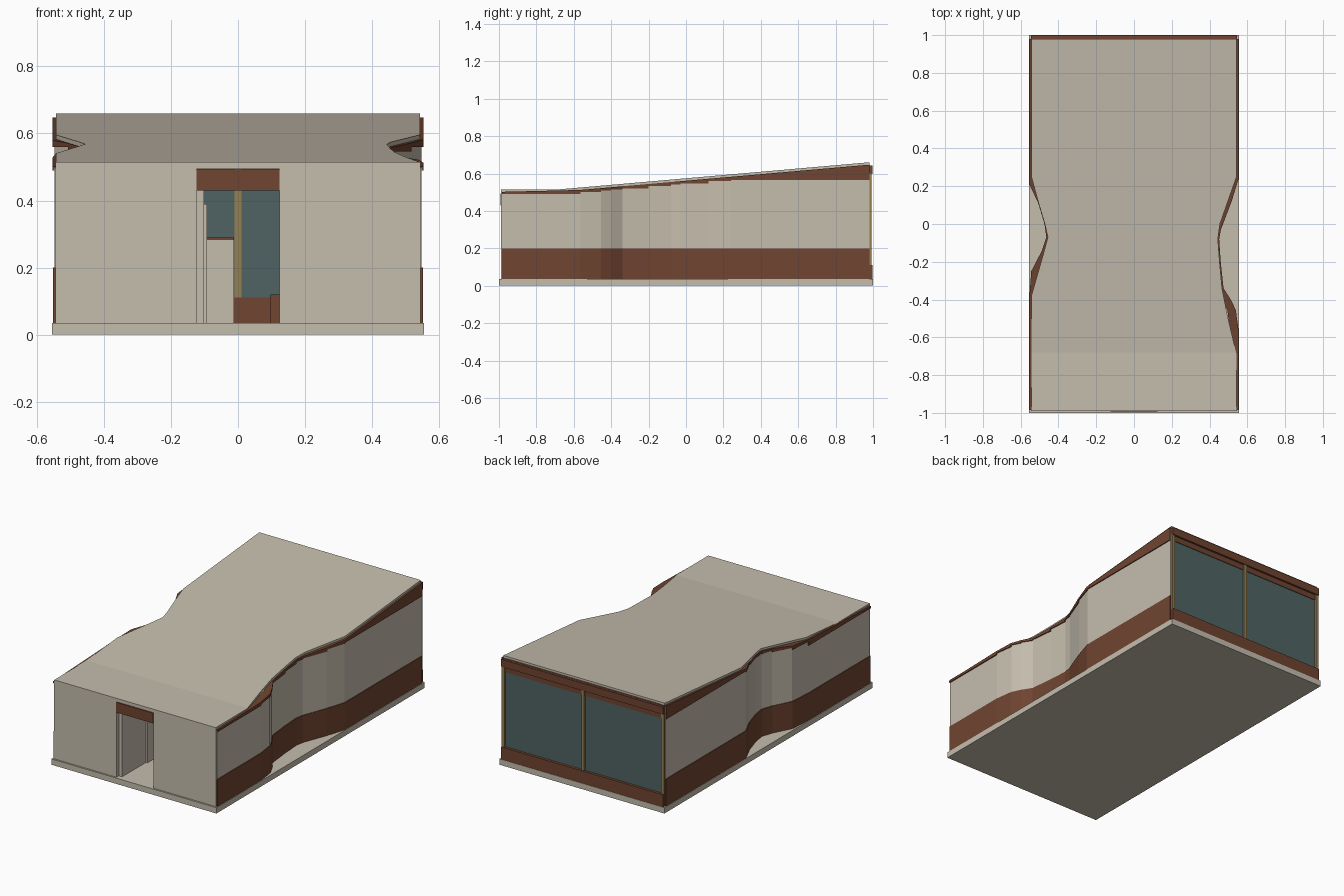
import bpy, bmesh

cube = bpy.data.objects.get("Cube")
if cube:
    bpy.data.objects.remove(cube, do_unlink=True)


def material(name, rgb):
    m = bpy.data.materials.new(name)
    m.use_nodes = True
    m.diffuse_color = (*rgb, 1)
    m.node_tree.nodes["Principled BSDF"].inputs["Base Color"].default_value = (*rgb, 1)
    return m


CREAM = material("cream plaster", (0.56, 0.51, 0.42))
BROWN = material("brown timber", (0.16, 0.058, 0.03))
GLASS = material("dark teal glass", (0.08, 0.127, 0.127))
TAN = material("tan frame", (0.30, 0.215, 0.08))

SLAB, FRONT, BACK = 0.035, -0.985, 0.98


def add_mesh(name, bm, mat):
    bmesh.ops.recalc_face_normals(bm, faces=bm.faces)
    mesh = bpy.data.meshes.new(name)
    bm.to_mesh(mesh)
    bm.free()
    mesh.materials.append(mat)
    obj = bpy.data.objects.new(name, mesh)
    bpy.context.collection.objects.link(obj)
    return obj


def hexa(bm, bottom, top):
    """Closed solid between two matching quads."""
    b = [bm.verts.new(p) for p in bottom]
    t = [bm.verts.new(p) for p in top]
    bm.faces.new(b[::-1])
    bm.faces.new(t)
    for i in range(4):
        j = (i + 1) % 4
        bm.faces.new((b[i], b[j], t[j], t[i]))


def box(name, x, y, z, mat):
    bm = bmesh.new()
    quad = [(x[0], y[0]), (x[1], y[0]), (x[1], y[1]), (x[0], y[1])]
    hexa(bm, [(*p, z[0]) for p in quad], [(*p, z[1]) for p in quad])
    return add_mesh(name, bm, mat)


def interp(path, y):
    """Value at y along a list of (y, value) points."""
    for (y0, v0), (y1, v1) in zip(path, path[1:]):
        if y <= y1:
            return v0 + (v1 - v0) * max(0, y - y0) / (y1 - y0)
    return path[-1][1]


# Height of the roof and plan curves of the walls and roof edges
roof_height = [(-0.99, 0.515), (-0.68, 0.515), (BACK, 0.66)]
wall_right = [(FRONT, 0.552), (-0.565, 0.552), (-0.455, 0.537), (-0.4, 0.51),
              (-0.34, 0.472), (-0.2, 0.457), (-0.08, 0.449), (-0.03, 0.458),
              (0.12, 0.515), (0.24, 0.552), (BACK, 0.552)]
wall_left = [(FRONT, -0.552), (-0.39, -0.552), (-0.25, -0.542), (-0.14, -0.485),
             (-0.07, -0.462), (0, -0.472), (0.11, -0.505), (0.21, -0.552), (BACK, -0.552)]
roof_right = [(-0.99, 0.543), (-0.69, 0.543), (-0.5, 0.498), (-0.34, 0.466),
              (-0.2, 0.453), (-0.08, 0.444), (0, 0.455), (0.1, 0.49), (0.25, 0.543), (BACK, 0.543)]
roof_left = [(-0.99, -0.543), (-0.38, -0.543), (-0.17, -0.483), (-0.07, -0.456),
             (0, -0.472), (0.11, -0.505), (0.25, -0.543), (BACK, -0.543)]
ROOF_T = 0.013


def under_roof(y):
    return interp(roof_height, y) - ROOF_T


def ribbon(name, path, inset, thick, low, high, mat):
    """Wall band along a plan curve; low takes a segment's ends, high takes y."""
    bm = bmesh.new()
    s = 1 if path[0][1] > 0 else -1
    for (y0, x0), (y1, x1) in zip(path, path[1:]):
        a, b = x0 - s * inset, x1 - s * inset
        quad = [(a, y0), (b, y1), (b - s * thick, y1), (a - s * thick, y0)]
        z = low(y0, y1)
        hexa(bm, [(*p, z) for p in quad], [(*p, high(p[1])) for p in quad])
    return add_mesh(name, bm, mat)


def beam_bottom(y0, y1):
    return min(0.565, under_roof(y0) - 0.012)


# Floor slab
box("floor_slab", (-0.555, 0.555), (-1, 1), (0, SLAB), CREAM)

# Curved side walls: plinth, plaster and eaves beam
for side, path in (("left", wall_right), ("right", wall_left)):
    ribbon(side + "_plinth", path, 0, 0.022, lambda a, b: SLAB, lambda y: 0.2, BROWN)
    ribbon(side + "_wall", path, 0.004, 0.018, lambda a, b: 0.2,
           lambda y: under_roof(y) - 0.006, CREAM)
    ribbon(side + "_eaves_beam", path, -0.002, 0.045, beam_bottom, under_roof, BROWN)

# Roof sheet following both curves
bm = bmesh.new()
stations = sorted({p[0] for p in roof_right + roof_left + roof_height})
rings = []
for y in stations:
    z, l, r = interp(roof_height, y), interp(roof_left, y), interp(roof_right, y)
    rings.append([bm.verts.new(p) for p in
                  ((l, y, z - ROOF_T), (r, y, z - ROOF_T), (r, y, z), (l, y, z))])
for a, b in zip(rings, rings[1:]):
    for i in range(4):
        j = (i + 1) % 4
        bm.faces.new((a[i], a[j], b[j], b[i]))
bm.faces.new(rings[0])
bm.faces.new(rings[-1])
add_mesh("roof", bm, CREAM)

# Front wall with doorway
for side, s in (("left", 1), ("right", -1)):
    box(side + "_front_wall", sorted((s * 0.124, s * 0.545)), (-0.99, -0.968), (SLAB, 0.495), CREAM)
box("door_lintel", (-0.124, 0.124), (-0.993, -0.968), (0.43, 0.492), BROWN)
box("roof_front_edge", (-0.545, 0.545), (-0.99, -0.968), (0.494, 0.513), CREAM)

# Interior: open door, partition and low cabinets
box("open_door", (-0.124, -0.102), (-0.968, -0.74), (SLAB, 0.43), CREAM)
box("partition", (-0.102, -0.092), (-0.74, -0.2), (SLAB, 0.39), CREAM)
box("cabinet", (-0.092, -0.012), (-0.2, 0.2), (SLAB, 0.283), CREAM)
box("cabinet_top", (-0.092, -0.012), (-0.2, 0.2), (0.283, 0.29), BROWN)
box("bench", (0.097, 0.3), (0.1, 0.5), (SLAB, 0.12), BROWN)

# Glazed back wall
box("back_glass", (-0.535, 0.535), (0.975, 0.982), (0.1, 0.6), GLASS)
box("back_sill", (-0.545, 0.545), (0.972, 0.998), (SLAB, 0.11), BROWN)
box("back_header", (-0.545, 0.545), (0.965, 0.986), (0.565, 0.644), BROWN)
box("back_fascia", (-0.545, 0.545), (0.975, 0.998), (0.598, 0.643), BROWN)
for name, x in (("left_post", 0.536), ("middle_post", 0), ("right_post", -0.536)):
    box(name, (x - 0.01, x + 0.01), (0.972, 0.992), (0.11, 0.6), TAN)
